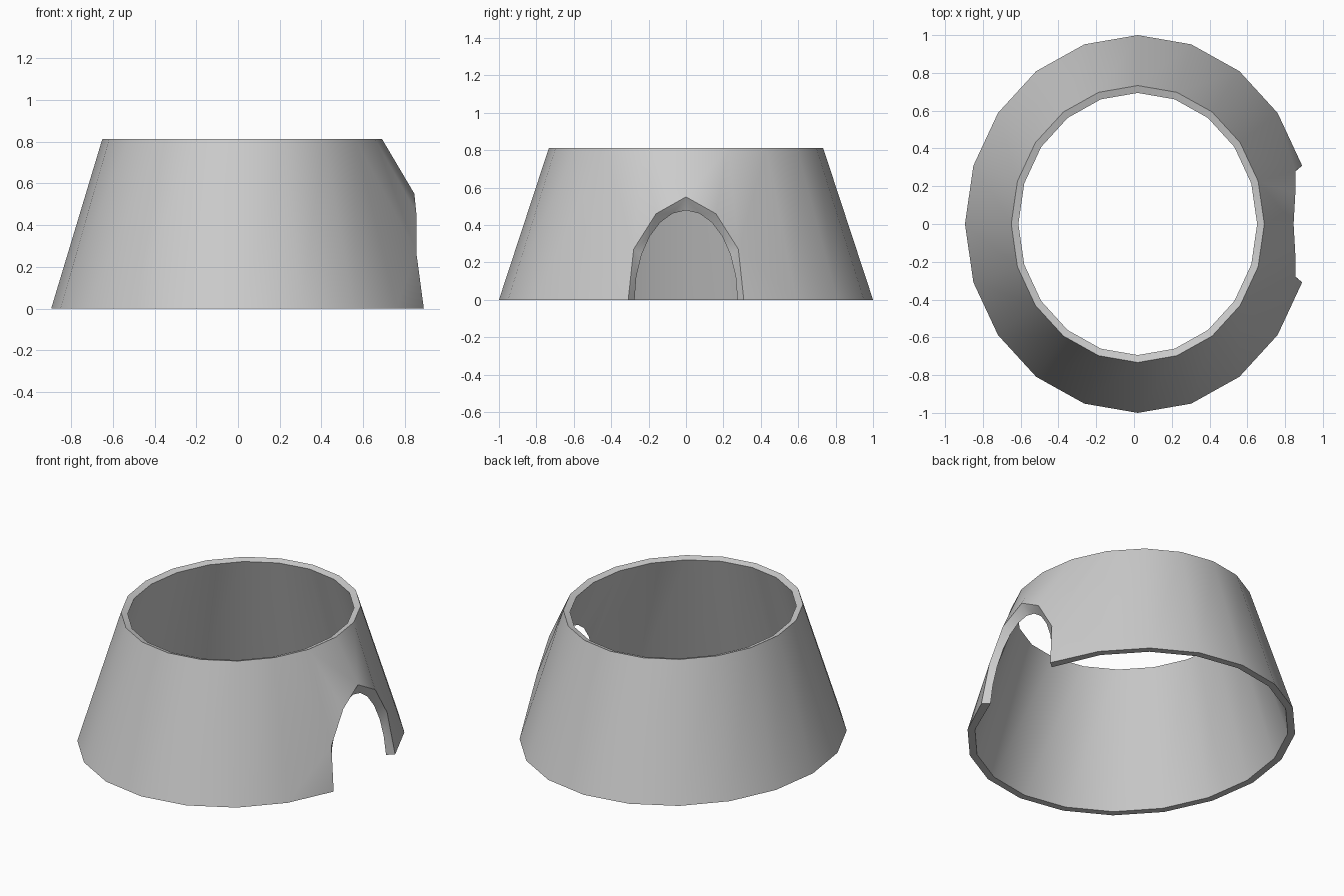
import bpy, bmesh
from math import sin, cos, pi, radians

if "Cube" in bpy.data.objects:
    bpy.data.objects.remove(bpy.data.objects["Cube"])

N = 20          # sides of the tapered ring
CX = 0.02       # ring centre in x
bm = bmesh.new()


def ring(rx, ry, z):
    return [bm.verts.new((CX + rx * cos(2 * pi * i / N), ry * sin(2 * pi * i / N), z))
            for i in range(1, N)]          # column 0 (door axis) is handled separately


def face(*vs):
    bm.faces.new(vs)


# outer and inner skins: columns 1..19 (door lies between columns 19 and 1)
ob, ot = ring(0.915, 1.0, 0), ring(0.67, 0.733, 0.812)
ib, it = ring(0.872, 0.957, 0), ring(0.632, 0.694, 0.80)
ot0 = bm.verts.new((CX + 0.67, 0, 0.812))
it0 = bm.verts.new((CX + 0.632, 0, 0.80))

# doorway edge on the outer skin (coarse) and on the inner skin (round)
half = [(0.854, 0.28, 0.27), (0.854, 0.16, 0.46), (0.845, 0, 0.55)]
pts = half + [(x, -y, z) for x, y, z in half[1::-1]]
oa = [ob[0]] + [bm.verts.new(p) for p in pts] + [ob[-1]]
ia = [ib[0]]
for k in range(1, 12):
    a = pi * k / 12
    ia.append(bm.verts.new((0.85 - 0.04 * sin(a), 0.275 * cos(a), 0.478 * sin(a))))
ia.append(ib[-1])
ib[0].co = (0.85, 0.275, 0)
ib[-1].co = (0.85, -0.275, 0)

# plain wall panels, top rim and bottom rim
for i in range(N - 2):
    j = i + 1
    if 0 < i < N - 3:
        face(ob[i], ob[j], ot[j], ot[i])
        face(ib[j], ib[i], it[i], it[j])
    face(ot[i], ot[j], it[j], it[i])
    face(ob[j], ob[i], ib[i], ib[j])
face(ot0, ot[0], it[0], it0)
face(ot[-1], ot0, it0, it[-1])

# wall around the doorway, one side then the other
for s in (0, 1):
    e, n = (0, 1) if s == 0 else (-1, -2)
    O = oa if s == 0 else oa[::-1]
    I = ia if s == 0 else ia[::-1]
    face(O[0], ob[n], O[1])
    face(ob[n], ot[n], O[1])
    face(O[1], ot[n], ot[e])
    face(O[1], ot[e], O[2])
    face(O[2], ot[e], O[3])
    face(O[3], ot[e], ot0)
    face(I[0], I[1], ib[n])
    face(I[1], I[2], ib[n])
    face(I[2], it[n], ib[n])
    face(I[2], it[e], it[n])
    for k in range(2, 6):
        face(I[k], I[k + 1], it[e])
    face(I[6], it0, it[e])

# doorway reveal
for k in range(6):
    m = 2 * k
    face(oa[k], ia[m], ia[m + 1])
    face(oa[k], ia[m + 1], oa[k + 1])
    face(oa[k + 1], ia[m + 1], ia[m + 2])

bmesh.ops.recalc_face_normals(bm, faces=bm.faces[:])
mesh = bpy.data.meshes.new("tapered_wall")
bm.to_mesh(mesh)
bm.free()
wall = bpy.data.objects.new("tapered_wall", mesh)
bpy.context.collection.objects.link(wall)
bpy.context.view_layer.objects.active = wall
wall.select_set(True)
bpy.ops.object.shade_smooth_by_angle(angle=radians(35))
